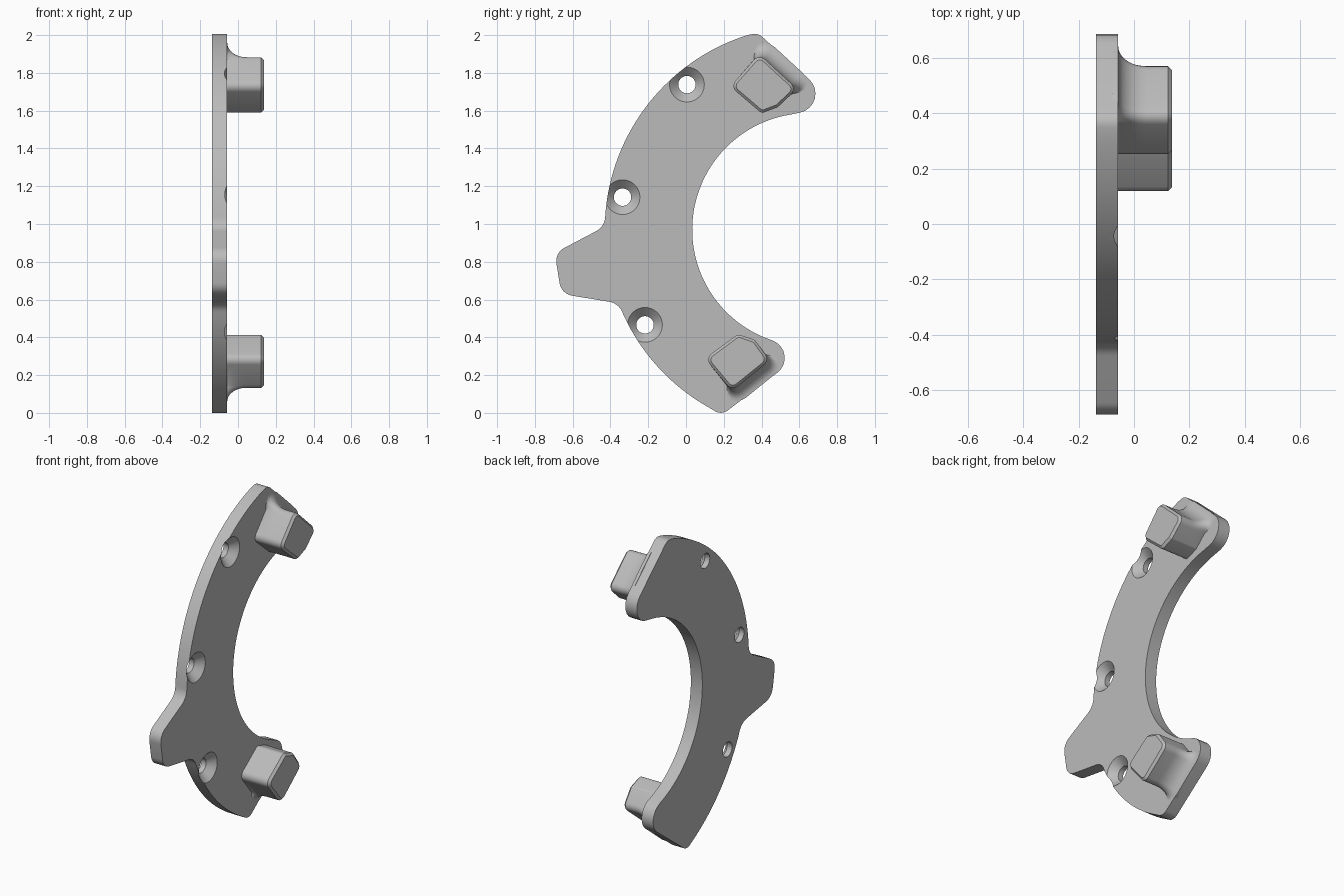
import bpy, bmesh, math
from mathutils import Vector

if "Cube" in bpy.data.objects:
    bpy.data.objects.remove(bpy.data.objects["Cube"], do_unlink=True)

BACK, FACE, TIP = -0.137, -0.057, 0.137
CENTRE = Vector((0.65, 0.97))
OUTER, INNER = 1.08, 0.617

grey = bpy.data.materials.new("plain_grey")
grey.use_nodes = True
GREY = (0.5, 0.5, 0.5, 1)
grey.diffuse_color = GREY
grey.node_tree.nodes["Principled BSDF"].inputs["Base Color"].default_value = GREY


def arc(radius, start, end, steps):
    """Points (y, z, no rounding) on an arc about the plate's centre."""
    points = []
    for i in range(steps + 1):
        a = math.radians(start + (end - start) * i / steps)
        points.append((CENTRE.x + radius * math.cos(a), CENTRE.y + radius * math.sin(a), 0))
    return points


def rounded(corners, steps=8):
    """Closed outline with each corner (y, z, radius) replaced by a tangent arc."""
    out = []
    for i, (y, z, r) in enumerate(corners):
        p = Vector((y, z))
        if r == 0:
            out.append(p)
            continue
        a = (Vector(corners[i - 1][:2]) - p).normalized()
        b = (Vector(corners[(i + 1) % len(corners)][:2]) - p).normalized()
        half = a.angle(b) / 2
        mid = p + (a + b).normalized() * r / math.sin(half)
        t0 = p + a * r / math.tan(half) - mid
        t1 = p + b * r / math.tan(half) - mid
        turn = t0.angle(t1)
        for k in range(steps + 1):
            f = k / steps
            out.append(mid + (t0 * math.sin((1 - f) * turn) + t1 * math.sin(f * turn)) / math.sin(turn))
    return out


def loft(name, rings):
    """Capped solid through rings given as (x, outline)."""
    bm = bmesh.new()
    rows = [[bm.verts.new((x, p.x, p.y)) for p in outline] for x, outline in rings]
    n = len(rows[0])
    for low, high in zip(rows, rows[1:]):
        for i in range(n):
            j = (i + 1) % n
            bm.faces.new((low[i], low[j], high[j], high[i]))
    bm.faces.new(rows[0])
    bm.faces.new(rows[-1])
    bmesh.ops.recalc_face_normals(bm, faces=bm.faces)
    mesh = bpy.data.meshes.new(name)
    bm.to_mesh(mesh)
    bm.free()
    mesh.materials.append(grey)
    obj = bpy.data.objects.new(name, mesh)
    bpy.context.collection.objects.link(obj)
    return obj


def select(obj):
    bpy.ops.object.select_all(action='DESELECT')
    obj.select_set(True)
    bpy.context.view_layer.objects.active = obj


def smooth(obj):
    select(obj)
    bpy.ops.object.shade_smooth_by_angle(angle=math.radians(30))


def outward(outline):
    """Unit normals of an outline, pointing away from its middle."""
    middle = sum(outline, Vector((0, 0))) / len(outline)
    normals = []
    for i, p in enumerate(outline):
        before = (p - outline[i - 1]).normalized()
        after = (outline[(i + 1) % len(outline)] - p).normalized()
        t = (before + after).normalized()
        n = Vector((t.y, -t.x))
        normals.append(n if n.dot(p - middle) > 0 else -n)
    return normals


# Crescent plate with a side tab
plate_outline = rounded(
    arc(OUTER, 176, 107.5, 32)
    + [(0.38, 2.012, 0.06), (0.803, 1.63, 0.103)]
    + arc(INNER, 99.3, 248.2, 56)
    + [(0.625, 0.32, 0.098), (0.188, -0.012, 0.06)]
    + arc(OUTER, 241, 205.3, 18)
    + [(-0.357, 0.58, 0.09), (-0.66, 0.63, 0.08),
       (-0.695, 0.847, 0.08), (-0.432, 0.985, 0.09)])
plate = loft("plate", [(BACK, plate_outline), (FACE, plate_outline)])

# Countersunk screw holes
HOLE, SINK = 0.046, 0.046
for y, z in [(0.005, 1.738), (-0.336, 1.142), (-0.217, 0.466)]:
    def circle(r):
        return [Vector((y + r * math.cos(math.tau * i / 40),
                        z + r * math.sin(math.tau * i / 40))) for i in range(40)]
    cutter = loft("hole_cutter", [(BACK - 0.05, circle(HOLE)),
                                  (FACE - SINK, circle(HOLE)),
                                  (FACE + 0.02, circle(HOLE + SINK + 0.02))])
    cutter.hide_render = True
    cut = plate.modifiers.new("screw_hole", 'BOOLEAN')
    cut.operation, cut.solver, cut.object = 'DIFFERENCE', 'EXACT', cutter
    select(plate)
    bpy.ops.object.modifier_apply(modifier=cut.name)
    bpy.data.objects.remove(cutter, do_unlink=True)
smooth(plate)


def post(name, corners, end_direction, flare, height=0.105, bevel=0.014):
    """Rounded post whose foot sweeps out towards the end of the plate."""
    outline = rounded(corners, 6)
    normals = outward(outline)
    end = Vector(end_direction).normalized()
    weights = []
    for n in normals:
        w = max(0, n.dot(end))
        weights.append(w * w * (3 - 2 * w))

    def grown(amount):
        return [p + n * w * amount for p, n, w in zip(outline, normals, weights)]

    rings = [(FACE - 0.02, grown(flare))]
    for k in range(11):
        a = math.pi / 2 * k / 10
        rings.append((FACE + height * (1 - math.cos(a)), grown(flare * (1 - math.sin(a)))))
    rings.append((TIP - bevel, outline))
    rings.append((TIP, [p - n * bevel for p, n in zip(outline, normals)]))
    smooth(loft(name, rings))


# Two posts, one at each end
post("upper_post",
     [(0.387, 1.9, 0.04), (0.235, 1.727, 0.04), (0.4, 1.586, 0.03),
      (0.485, 1.618, 0.03), (0.588, 1.715, 0.04)], (0.663, 0.749), 0.083)
post("lower_post",
     [(0.275, 0.417, 0.03), (0.365, 0.386, 0.03), (0.443, 0.278, 0.04),
      (0.243, 0.117, 0.04), (0.1, 0.288, 0.04)], (0.605, -0.796), 0.075)
